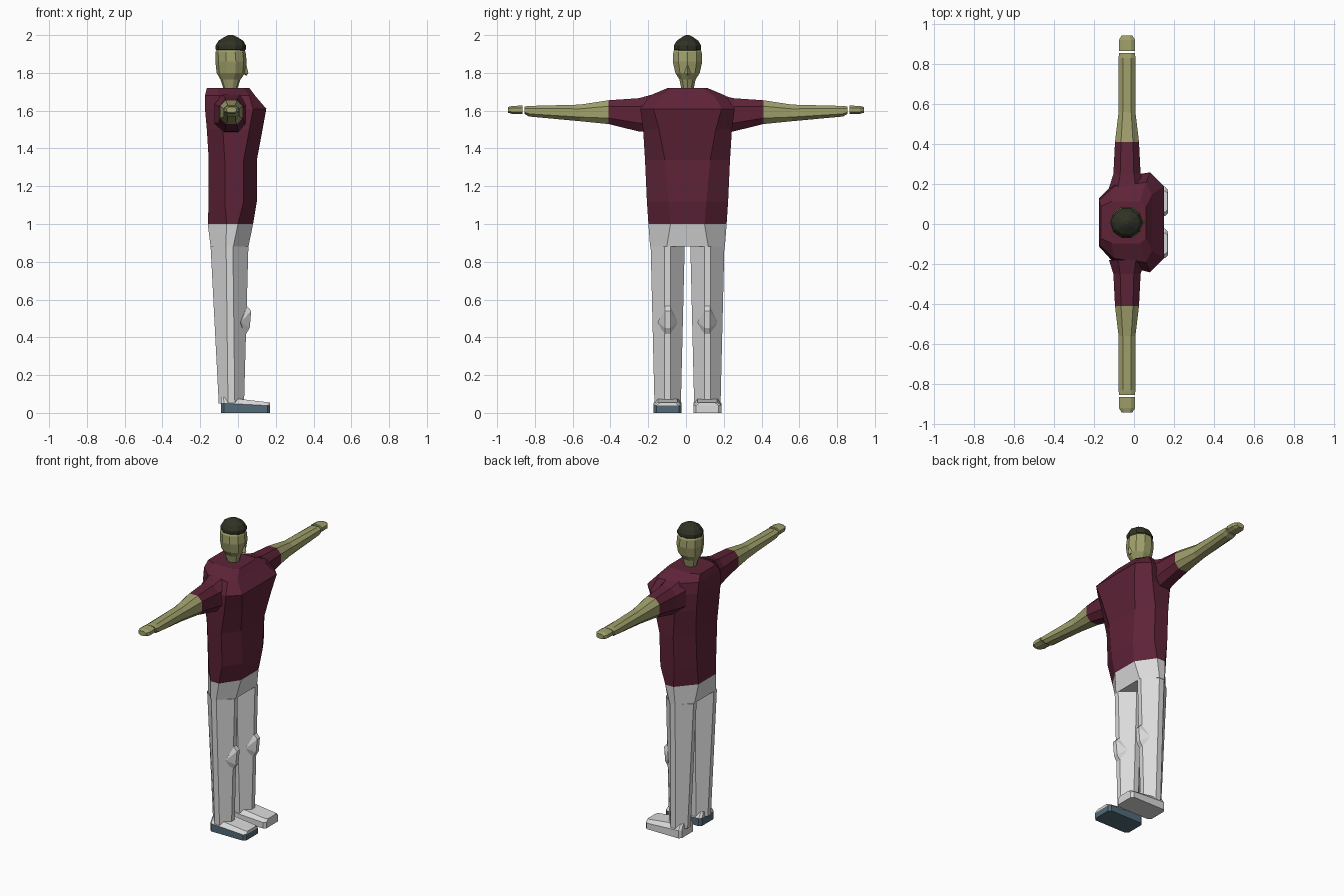
import bpy, bmesh, math

if "Cube" in bpy.data.objects:
    bpy.data.objects.remove(bpy.data.objects["Cube"])


def lin(v):
    v /= 255
    return v / 12.92 if v <= 0.04045 else ((v + 0.055) / 1.055) ** 2.4


def material(name, r, g, b):
    m = bpy.data.materials.new(name)
    m.diffuse_color = (lin(r), lin(g), lin(b), 1)
    m.use_nodes = True
    m.node_tree.nodes["Principled BSDF"].inputs["Base Color"].default_value = m.diffuse_color
    return m


MAROON = material("maroon cloth", 94, 35, 56)
SKIN = material("olive skin", 160, 160, 108)
GREY = material("light grey cloth", 218, 218, 218)
SLATE = material("slate leather", 84, 106, 120)
DARK = material("dark knit", 48, 50, 36)


def finish(name, bm, mats, rule=None):
    bmesh.ops.recalc_face_normals(bm, faces=bm.faces[:])
    if rule:
        for f in bm.faces:
            f.material_index = rule(f.calc_center_median())
    me = bpy.data.meshes.new(name)
    bm.to_mesh(me)
    bm.free()
    for m in mats:
        me.materials.append(m)
    ob = bpy.data.objects.new(name, me)
    bpy.context.collection.objects.link(ob)
    return ob


def loft(name, rings, mats, rule=None):
    """Skin closed rings of points and cap both ends."""
    bm = bmesh.new()
    loops = [[bm.verts.new(p) for p in ring] for ring in rings]
    n = len(loops[0])
    for a, b in zip(loops, loops[1:]):
        for i in range(n):
            j = (i + 1) % n
            bm.faces.new((a[i], a[j], b[j], b[i]))
    bm.faces.new(loops[0])
    bm.faces.new(loops[-1])
    return finish(name, bm, mats, rule)


def octagon(hu, hv, fu, fv):
    """Octagon of half sizes hu, hv with flats of half length fu (along u) and fv."""
    return [(hu, -fv), (hu, fv), (fu, hv), (-fu, hv),
            (-hu, fv), (-hu, -fv), (-fu, -hv), (fu, -hv)]


def body_ring(z, xb, yb, xsb, ysb, xsf, ysf, xf, yf, cy=0.008):
    half = [(xb, yb), (xsb, ysb), (xsf, ysf), (xf, yf)]
    return [(x, cy + y, z) for x, y in half] + [(x, cy - y, z) for x, y in half[::-1]]


# shirt body: z, then back, rear side, front side and front points
waist = (1.00, -.16, .09, -.06, .207, .0, .207, .08, .09)
loft("shirt", [body_ring(*r) for r in (
    waist,
    (1.12, -.155, .10, -.07, .215, .03, .215, .10, .10),
    (1.34, -.155, .11, -.07, .225, .03, .225, .10, .12),
    (1.50, -.165, .12, -.08, .225, .06, .235, .13, .15),
    (1.61, -.175, .12, -.09, .205, .08, .25, .15, .18),
    (1.68, -.175, .11, -.10, .18, .06, .20, .09, .14),
    (1.72, -.165, .08, -.11, .105, .03, .105, .06, .08))], [MAROON])

# hips
loft("hips", [body_ring(*waist),
              body_ring(.88, -.145, .11, -.065, .198, -.025, .198, .055, .11)], [GREY])


# neck, head and cap as ten-sided lathes
def lathe(name, rows, mat):
    loft(name, [[(cx + hx * math.cos(math.tau * i / 10), .008 + hy * math.sin(math.tau * i / 10), z)
                 for i in range(10)] for z, cx, hx, hy in rows], [mat])


lathe("head", [(1.67, -.04, .04, .035), (1.72, -.04, .038, .035), (1.765, -.04, .053, .045),
               (1.80, -.037, .076, .068), (1.86, -.037, .083, .082),
               (1.91, -.04, .08, .079), (1.95, -.04, .06, .06)], SKIN)
lathe("cap", [(1.918, -.038, .075, .07), (1.925, -.038, .08, .076), (1.945, -.038, .08, .076),
              (1.97, -.038, .066, .06), (1.99, -.038, .034, .03), (2.0, -.038, .012, .01)], DARK)

# nose
bm = bmesh.new()
for p in ((.035, -.008, 1.80), (.035, .024, 1.80), (.045, .008, 1.785),
          (.055, .008, 1.80), (.04, .008, 1.86), (.02, .008, 1.80)):
    bm.verts.new(p)
bmesh.ops.convex_hull(bm, input=bm.verts[:])
finish("nose", bm, [SKIN])

for s, side in ((1, "left"), (-1, "right")):
    # arm with sleeve: distance from the middle, height, half depth, half height
    def arm_rings(rows):
        return [[(-.035 + u, s * y, cz + v) for u, v in octagon(hx, hz, hx * .5, hz * .5)]
                for y, cz, hx, hz in rows]
    loft(side + "_arm", arm_rings([
        (.18, 1.585, .09, .10), (.25, 1.578, .068, .088), (.41, 1.592, .06, .063),
        (.56, 1.588, .042, .044), (.83, 1.597, .042, .028), (.855, 1.602, .04, .02)]),
        [MAROON, SKIN], lambda c: int(abs(c.y) > .40))
    loft(side + "_hand", arm_rings([
        (.865, 1.604, .04, .023), (.92, 1.604, .04, .021), (.943, 1.604, .026, .015)]), [SKIN])

    cy = s * .105 + .008
    # trouser leg
    loft(side + "_leg", [[(cx + u, cy + v, z) for u, v in octagon(hx, hy, .018, .016)]
                         for z, cx, hx, hy in ((.88, -.045, .10, .09), (.05, -.035, .067, .07))], [GREY])

    # knee pad
    bm = bmesh.new()
    for w in (-1, 1):
        for x, y, z in ((.048, .014, .565), (.07, .014, .54), (.062, .014, .45),
                        (.035, .014, .405), (.015, .053, .48), (.0, .02, .48)):
            bm.verts.new((x, cy + w * y, z))
    bmesh.ops.convex_hull(bm, input=bm.verts[:])
    finish(side + "_knee_pad", bm, [GREY])

    # shoe: sole, welt and sloping upper
    def shoe_ring(x0, x1, hy, c, z0, z1):
        outline = octagon((x1 - x0) / 2, hy, (x1 - x0) / 2 - c, hy - c)
        m = (x0 + x1) / 2
        return [(m + u, cy + v, z0 + (z1 - z0) * (m + u - x0) / (x1 - x0)) for u, v in outline]
    loft(side + "_shoe", [shoe_ring(-.09, .17, .074, .015, 0, 0),
                          shoe_ring(-.09, .17, .074, .015, .052, .038),
                          shoe_ring(-.088, .168, .052, .012, .085, .055)],
         [GREY, SLATE], lambda c, s=s: int(s < 0 and c.z < .035))
